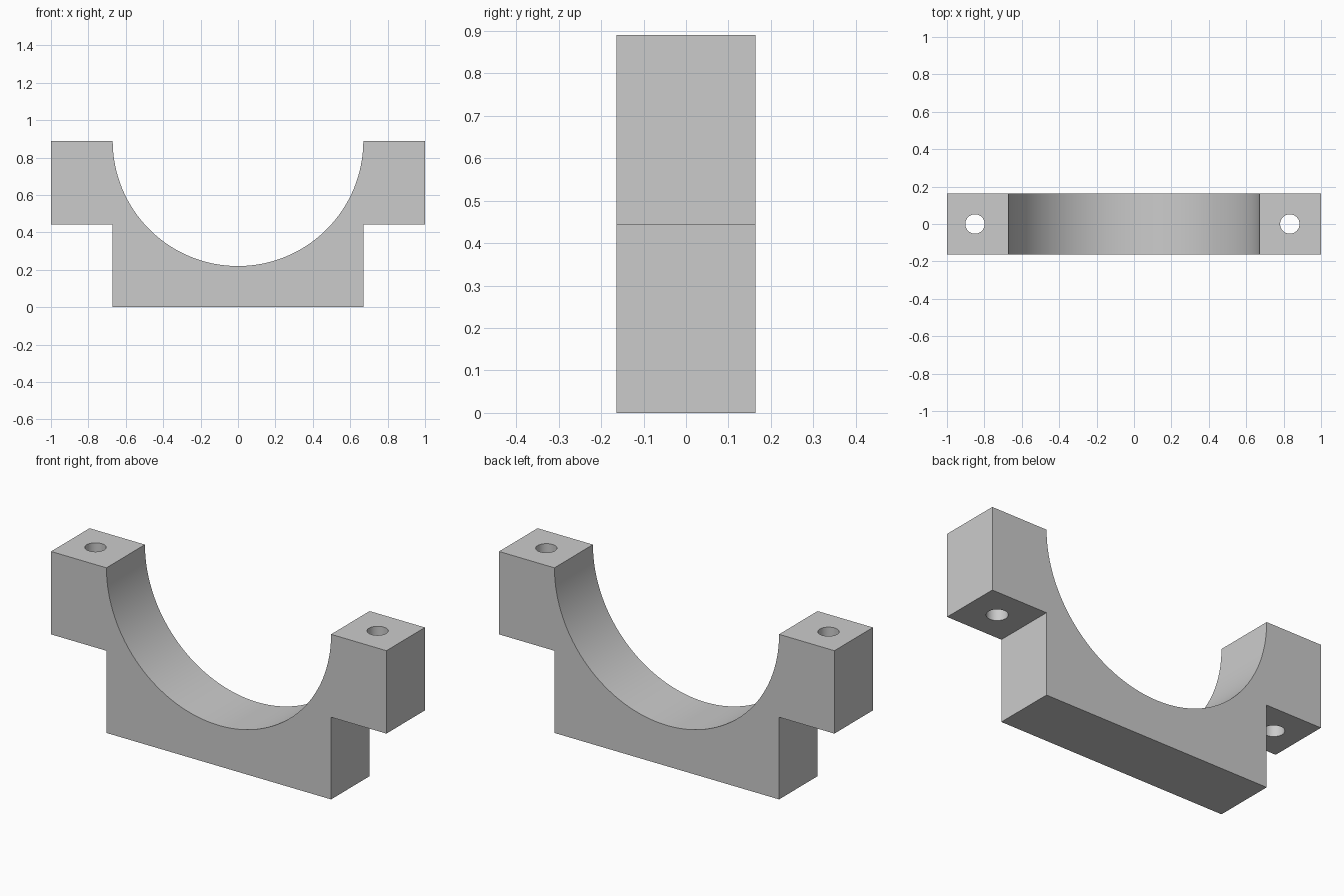
import bpy, bmesh, math

cube = bpy.data.objects.get("Cube")
if cube:
    bpy.data.objects.remove(cube, do_unlink=True)

TOP, LEDGE, HALF_DEPTH = 0.89, 0.443, 0.164
RADIUS, HALF_WIDTH = 0.67, 1.0
HOLE_RADIUS = 0.052
ARC_STEPS = 64

grey = bpy.data.materials.new("plain grey")
grey.use_nodes = True
colour = (0.6, 0.6, 0.6, 1)
grey.diffuse_color = colour
grey.node_tree.nodes["Principled BSDF"].inputs["Base Color"].default_value = colour

# Saddle outline: foot, side arms and half-round seat
outline = [(-RADIUS, 0), (RADIUS, 0), (RADIUS, LEDGE), (HALF_WIDTH, LEDGE), (HALF_WIDTH, TOP)]
for i in range(ARC_STEPS + 1):
    a = math.pi * i / ARC_STEPS
    outline.append((RADIUS * math.cos(a), TOP - RADIUS * math.sin(a)))
outline += [(-HALF_WIDTH, TOP), (-HALF_WIDTH, LEDGE), (-RADIUS, LEDGE)]

# Extrude the outline through the depth
bm = bmesh.new()
face = bm.faces.new([bm.verts.new((x, -HALF_DEPTH, z)) for x, z in outline])
ext = bmesh.ops.extrude_face_region(bm, geom=[face])
moved = [v for v in ext["geom"] if isinstance(v, bmesh.types.BMVert)]
bmesh.ops.translate(bm, verts=moved, vec=(0, 2 * HALF_DEPTH, 0))
bmesh.ops.recalc_face_normals(bm, faces=bm.faces)
mesh = bpy.data.meshes.new("bearing_saddle")
bm.to_mesh(mesh)
bm.free()
mesh.materials.append(grey)
saddle = bpy.data.objects.new("bearing_saddle", mesh)
bpy.context.collection.objects.link(saddle)

# Vertical bolt holes through the arms
for side, x in (("right", -0.85), ("left", 0.833)):
    bpy.ops.mesh.primitive_cylinder_add(vertices=48, radius=HOLE_RADIUS, depth=1,
                                        location=(x, 0, (TOP + LEDGE) / 2))
    cutter = bpy.context.object
    cutter.name = side + "_bolt_hole_cutter"
    cutter.hide_render = True
    cutter.data.materials.append(grey)
    cut = saddle.modifiers.new(side + "_bolt_hole", "BOOLEAN")
    cut.operation, cut.solver, cut.object = "DIFFERENCE", "EXACT", cutter
    bpy.ops.object.select_all(action="DESELECT")
    saddle.select_set(True)
    bpy.context.view_layer.objects.active = saddle
    bpy.ops.object.modifier_apply(modifier=cut.name)
    bpy.data.objects.remove(cutter, do_unlink=True)

bpy.ops.object.shade_smooth_by_angle(angle=math.radians(30))
